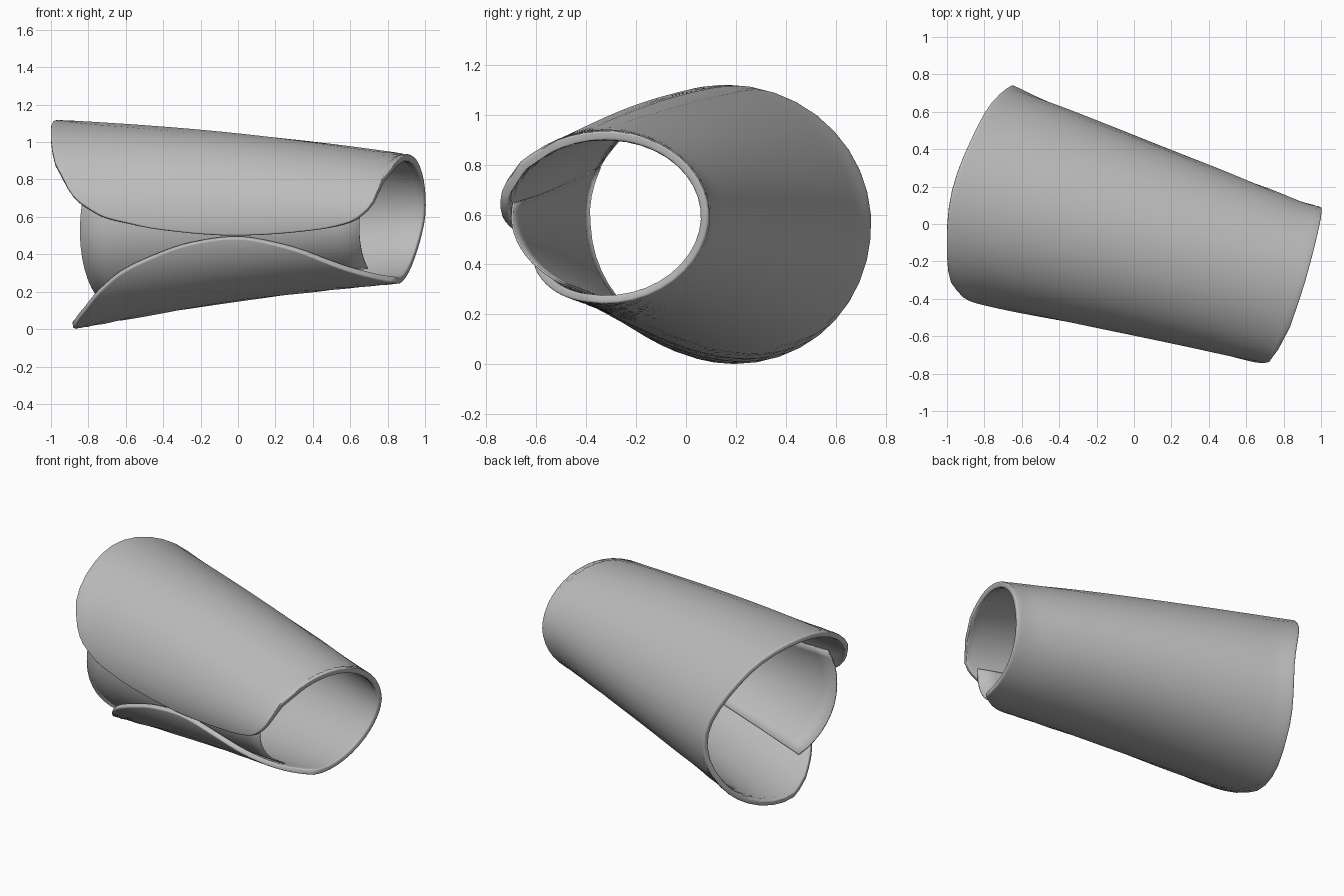
import bpy, math

if "Cube" in bpy.data.objects:
    bpy.data.objects.remove(bpy.data.objects["Cube"])

SEG, ROWS = 26, 40


def lerp_table(t, table):
    """Smooth interpolation through (t, value) pairs."""
    if t <= table[0][0]:
        return table[0][1]
    for i in range(len(table) - 1):
        (a, va), (b, vb) = table[i], table[i + 1]
        if t <= b:
            def slope(j):
                lo, hi = max(j - 1, 0), min(j + 1, len(table) - 1)
                return (table[hi][1] - table[lo][1]) / (table[hi][0] - table[lo][0])
            h, s = b - a, (t - a) / (b - a)
            return ((2*s**3 - 3*s**2 + 1) * va + (s**3 - 2*s**2 + s) * h * slope(i)
                    + (3*s**2 - 2*s**3) * vb + (s**3 - s**2) * h * slope(i + 1))
    return table[-1][1]


# x position of the wide rim by angle (0 front, 90 top, 180 back, 270 bottom)
WIDE_X = [(-90, -.87), (-45, -.89), (0, -.93), (25, -.96), (52, -1.0), (90, -.975),
          (135, -.81), (180, -.65), (225, -.73), (270, -.87), (315, -.89)]
# angles of the two flap edges along the length
UPPER = [(0, 36), (.02, 23), (.045, 14.5), (.085, 8.5), (.125, 4), (.2, 0), (.3, -4.5),
         (.545, -10.5), (.79, -9), (.91, -3), (.955, 6), (.98, 18), (.99, 38), (1, 58)]
LOWER = [(0, -82), (.03, -62), (.06, -51), (.09, -43.5), (.165, -31.5), (.305, -20),
         (.4, -14.8), (.54, -12.3), (.65, -17.6), (.77, -30), (.93, -60), (1, -80)]


def shell_point(u, deg, inset=0.0):
    """Point on the tapered sleeve: u runs from wide rim to narrow rim."""
    c, s = math.cos(math.radians(deg)), math.sin(math.radians(deg))
    front, back, low, up = max(0, c), max(0, -c), max(0, -s), max(0, s)
    lip = math.exp(-(u / .04) ** 2) + math.exp(-((1 - u) / .04) ** 2)
    ry, rz = .58 - .165 * u - inset, .56 - .22 * u - inset
    ry += .028 * front * u ** 4 - .012 * (1 - lip) * back    # flap bulge, rolled rims
    ry += .025 * front * up ** .5 * math.exp(-(u / .07) ** 2)
    y = .165 - .49 * u - ry * c + .03 * low ** 2 * (1 - u)
    z = .56 + .035 * u + rz * s
    bow = math.sin(math.pi * u)
    z += (.02 * bow - .012 * u ** 3) * low ** 2 + .024 * bow * up ** 2
    narrow_x = .75 + .33 * (-.325 - .415 * c + .74) + .025 * s - .02 * back - .03 * low * back
    x = lerp_table(deg, WIDE_X) * (1 - u) + narrow_x * u
    return x, y, z


def add_sheet(name, grid, thickness, bevel, mat):
    cols = len(grid[0])
    verts = [p for row in grid for p in row]
    faces = [(i*cols + j, (i+1)*cols + j, (i+1)*cols + j+1, i*cols + j+1)
             for i in range(len(grid) - 1) for j in range(cols - 1)]
    me = bpy.data.meshes.new(name)
    me.from_pydata(verts, [], faces)
    me.materials.append(mat)
    ob = bpy.data.objects.new(name, me)
    bpy.context.collection.objects.link(ob)
    # make normals face outward
    me.update()
    if sum(p.normal.z * (p.center.z - .57) for p in me.polygons) < 0:
        me.flip_normals()
    sol = ob.modifiers.new("thickness", 'SOLIDIFY')
    sol.thickness, sol.offset = thickness, -1
    if bevel:
        bev = ob.modifiers.new("rounded_rim", 'BEVEL')
        bev.width, bev.segments = bevel, 3
        bev.limit_method, bev.angle_limit = 'ANGLE', math.radians(50)
    bpy.ops.object.select_all(action='DESELECT')
    ob.select_set(True)
    bpy.context.view_layer.objects.active = ob
    bpy.ops.object.shade_smooth_by_angle(angle=math.radians(50))
    return ob


grey = bpy.data.materials.new("plain_grey")
grey.diffuse_color = (.5, .5, .5, 1)
grey.use_nodes = True
grey.node_tree.nodes["Principled BSDF"].inputs["Base Color"].default_value = grey.diffuse_color

# sleeve: wraps from the upper flap edge over the back to the lower flap edge
sleeve = []
for i in range(ROWS + 1):
    t = i / ROWS
    u = .4 * t + .6 * (.5 - .5 * math.cos(math.pi * t))      # denser near the rims
    a, b = lerp_table(u, UPPER), lerp_table(u, LOWER) + 360
    angles = [a + (b - a) * j / SEG for j in range(SEG + 1)]
    sleeve.append([shell_point(u, d - 360 if d > 300 else d) for d in angles])
add_sheet("sleeve", sleeve, .034, .013, grey)

# tongue: thin strip behind the gap between the flaps
tongue = []
for i in range(13):
    t = i / 12
    lo, hi = -57 - 2 * t, 27 - 17 * t
    row = []
    for j in range(13):
        k = j / 12
        start = .045 + .045 * abs(2 * k - 1) ** 2            # rounded wide end
        row.append(shell_point(start + (.94 - start) * t, lo + (hi - lo) * k, .042))
    tongue.append(row)
add_sheet("tongue", tongue, .008, 0, grey)
